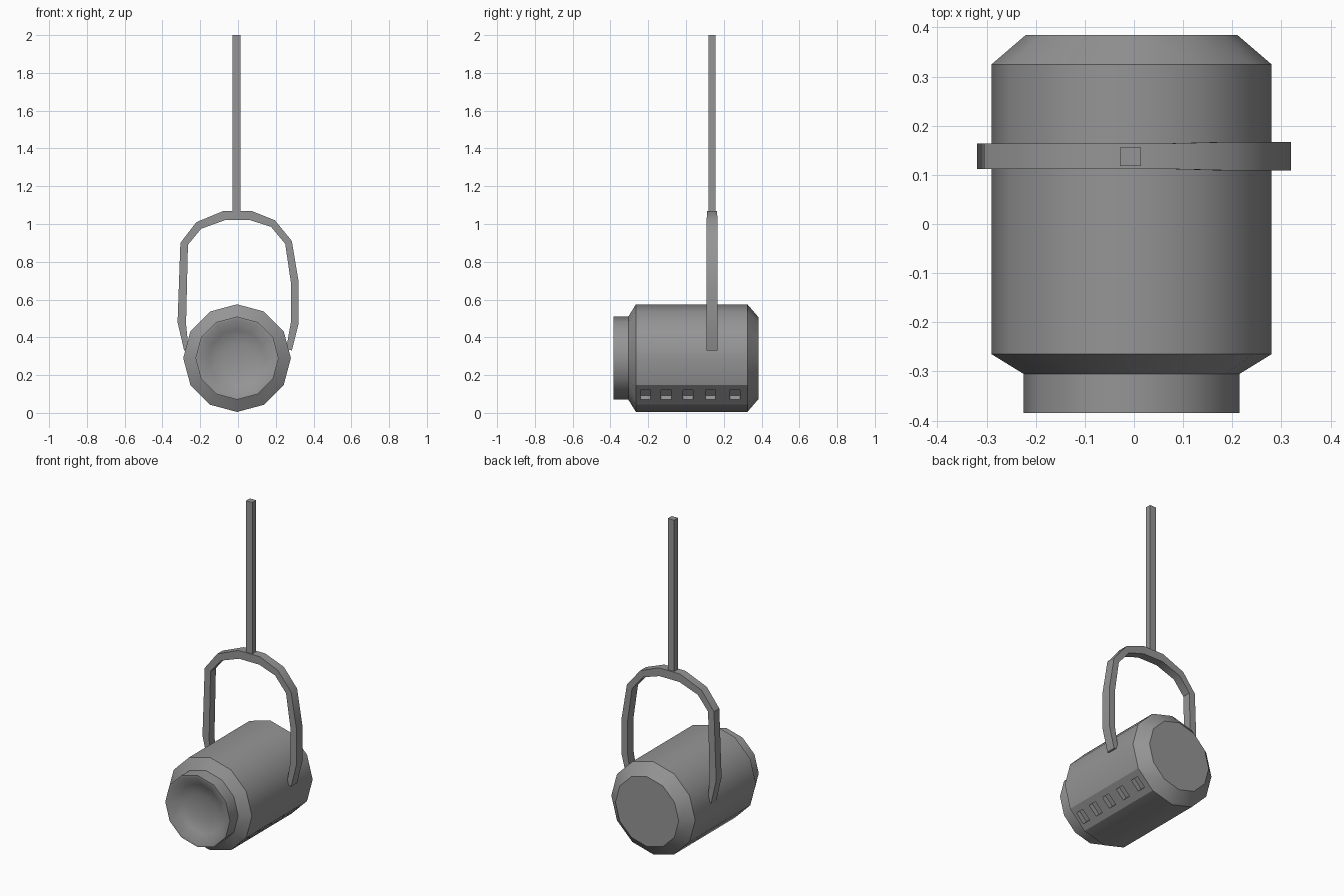
import bpy, bmesh, math
from mathutils import Vector

if "Cube" in bpy.data.objects:
    bpy.data.objects.remove(bpy.data.objects["Cube"], do_unlink=True)

GREY = (0.3, 0.3, 0.3, 1)
metal = bpy.data.materials.new("grey metal")
metal.use_nodes = True
metal.diffuse_color = GREY
metal.node_tree.nodes["Principled BSDF"].inputs["Base Color"].default_value = GREY


def finish(name, bm, flat=()):
    """Smooth gentle edges, keep sharp ones, and make the object."""
    bm.normal_update()
    for f in bm.faces:
        f.smooth = f not in flat
    for e in bm.edges:
        mixed = any(f in flat for f in e.link_faces)
        e.smooth = not mixed and e.calc_face_angle(0) < math.radians(35)
    mesh = bpy.data.meshes.new(name)
    bm.to_mesh(mesh)
    bm.free()
    mesh.materials.append(metal)
    obj = bpy.data.objects.new(name, mesh)
    bpy.context.collection.objects.link(obj)
    return obj


def bridge(bm, a, b):
    n = len(a)
    for i in range(n):
        bm.faces.new((a[i], a[(i + 1) % n], b[(i + 1) % n], b[i]))


# Lamp housing: twelve-sided turned profile (radius, y) from back to lens
SIDES, CX, CZ = 12, -0.005, 0.29
profile = [(0.215, 0.385), (0.285, 0.325), (0.285, -0.265), (0.22, -0.305),
           (0.22, -0.385), (0.205, -0.385), (0.15, -0.35), (0.08, -0.33)]
bm = bmesh.new()
rings = []
for r, y in profile:
    angles = [math.tau * i / SIDES for i in range(SIDES)]
    rings.append([bm.verts.new((CX + r * math.sin(a), y, CZ + r * math.cos(a)))
                  for a in angles])
for a, b in zip(rings, rings[1:]):
    bridge(bm, a, b)
bm.faces.new(rings[0])
bm.faces.new(rings[-1])
bmesh.ops.recalc_face_normals(bm, faces=bm.faces)

# Vent panel: the lower left facet, cut into a grid with five pockets
out = Vector((math.sin(math.radians(135)), 0, math.cos(math.radians(135))))
along = Vector((out.z, 0, -out.x))
centre = Vector((CX, 0, CZ))
panel = [f for f in bm.faces if f.normal.dot(out) > 0.99 and f.calc_area() > 0.05]
vents = [-0.215, -0.105, 0.01, 0.13, 0.26]
HALF = 0.027
cuts = [(centre + along * s * 0.036, along) for s in (-1, 1)]
cuts += [(Vector((0, y + s * HALF, 0)), Vector((0, 1, 0))) for y in vents for s in (-1, 1)]
for point, normal in cuts:
    geom = panel + list({e for f in panel for e in f.edges}) + list({v for f in panel for v in f.verts})
    bmesh.ops.bisect_plane(bm, geom=geom, plane_co=point, plane_no=normal, dist=1e-5)
    bm.normal_update()
    panel = [f for f in bm.faces if f.normal.dot(out) > 0.99
             and -0.266 < f.calc_center_median().y < 0.326]
holes = []
for f in panel:
    c = f.calc_center_median()
    if abs((c - centre).dot(along)) < 0.02 and min(abs(c.y - y) for y in vents) < 0.01:
        holes.append(f)
flat = set(panel) - set(holes)
for f in holes:
    floor = bmesh.ops.extrude_discrete_faces(bm, faces=[f])["faces"][0]
    bmesh.ops.translate(bm, verts=floor.verts, vec=-out * 0.03)
    flat.add(floor)
    flat.update(g for e in floor.edges for g in e.link_faces)
finish("lamp_housing", bm, flat)

# Yoke: strap following the arch, given as (outer x, z, inner x, z)
arch = [(-0.285, 0.33, -0.262, 0.34), (-0.32, 0.48, -0.275, 0.47),
        (-0.305, 0.90, -0.265, 0.89), (-0.22, 1.01, -0.195, 0.975),
        (-0.075, 1.07, -0.07, 1.02), (0.07, 1.07, 0.065, 1.02),
        (0.195, 1.02, 0.175, 0.985), (0.285, 0.91, 0.25, 0.895),
        (0.32, 0.70, 0.28, 0.69), (0.32, 0.47, 0.28, 0.48),
        (0.285, 0.33, 0.255, 0.34)]
bm = bmesh.new()
rings = []
for ox, oz, ix, iz in arch:
    w = 0.029 if ox > 0.1 else 0.026
    rings.append([bm.verts.new(p) for p in (
        (ox, 0.138 - w, oz), (ox, 0.138 + w, oz),
        (ix, 0.138 + w, iz), (ix, 0.138 - w, iz))])
for a, b in zip(rings, rings[1:]):
    bridge(bm, a, b)
bm.faces.new(rings[0])
bm.faces.new(rings[-1])
bmesh.ops.recalc_face_normals(bm, faces=bm.faces)
finish("yoke", bm)

# Hanging rod
bm = bmesh.new()
bmesh.ops.create_cube(bm, size=1)
bmesh.ops.scale(bm, verts=bm.verts, vec=(0.042, 0.037, 0.95))
bmesh.ops.translate(bm, verts=bm.verts, vec=(-0.007, 0.137, 1.525))
finish("hanging_rod", bm)
